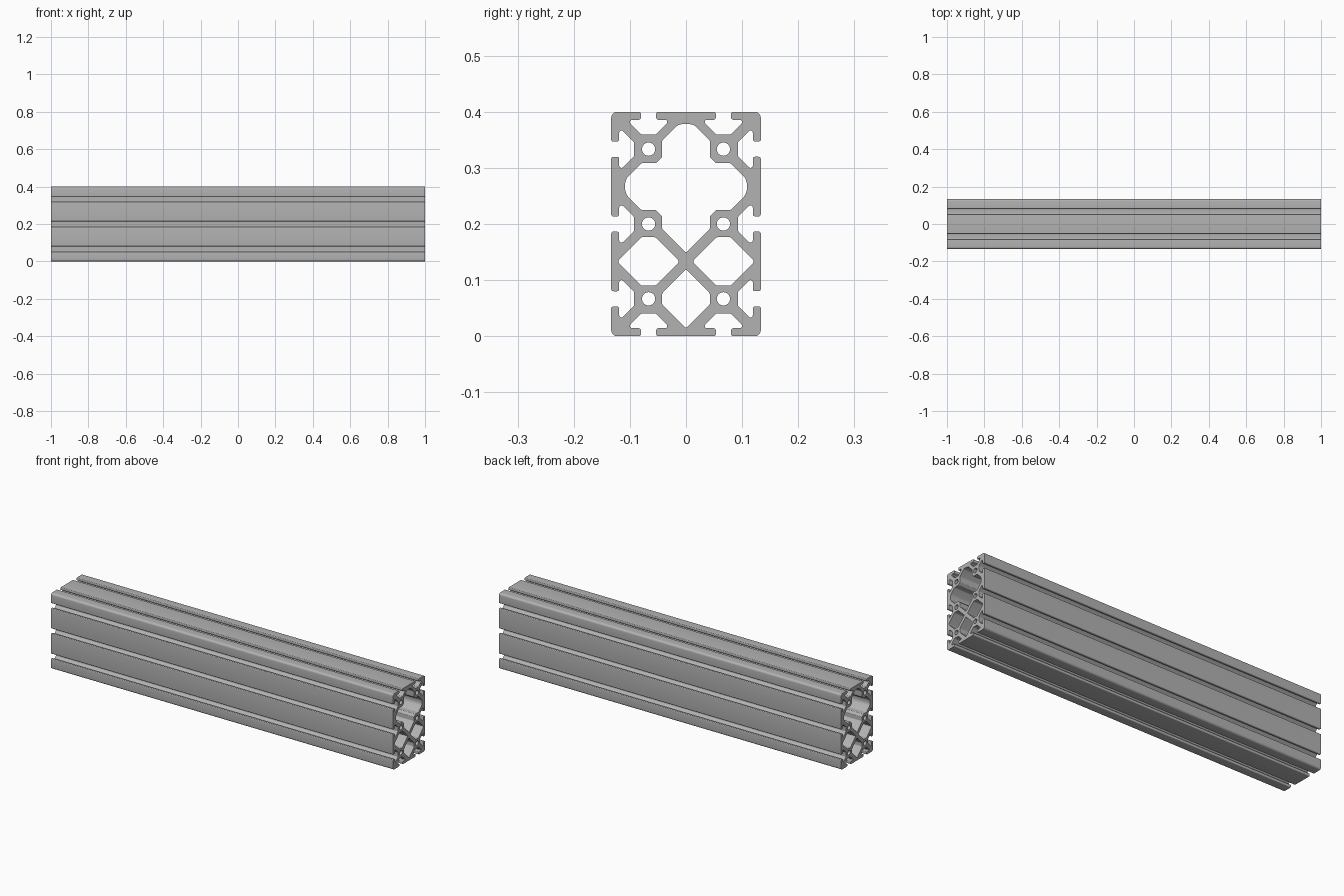
import bpy, bmesh, math
from mathutils import Vector

cube = bpy.data.objects.get("Cube")
if cube:
    bpy.data.objects.remove(cube, do_unlink=True)

LENGTH, WIDTH, HEIGHT = 2.0, 0.2667, 0.4
PITCH = WIDTH / 2
SOFT = 0.004


def fillet(points, steps=6):
    """Round each (y, z, radius) corner of a closed outline."""
    out = []
    for i, (y, z, r) in enumerate(points):
        p = Vector((y, z))
        a = (Vector(points[i - 1][:2]) - p).normalized()
        b = (Vector(points[(i + 1) % len(points)][:2]) - p).normalized()
        if r == 0:
            out.append(p)
            continue
        half = a.angle(b) / 2
        centre = p + (a + b).normalized() * (r / math.sin(half))
        start = p + a * (r / math.tan(half)) - centre
        end = p + b * (r / math.tan(half)) - centre
        sweep = start.angle_signed(end)
        for k in range(steps + 1):
            t = -sweep * k / steps
            c, s = math.cos(t), math.sin(t)
            out.append(centre + Vector((start.x * c - start.y * s,
                                        start.x * s + start.y * c)))
    return out


# Half of a T-slot: distance from the slot axis, depth, corner radius
half_slot = [(0.0135, 0, SOFT), (0.0135, 0.0143, SOFT),
             (0.0389, 0.0143, SOFT), (0.0125, 0.0407, SOFT)]
slot = [(-u, v, r) for u, v, r in half_slot] + half_slot[::-1]


def outer_outline():
    pts = []
    w = WIDTH / 2
    sides = [((-w, 0), (1, 0), 2), ((w, 0), (0, 1), 3),
             ((w, HEIGHT), (-1, 0), 2), ((-w, HEIGHT), (0, -1), 3)]
    for corner, d, count in sides:
        corner, d = Vector(corner), Vector(d)
        inward = Vector((-d.y, d.x))
        pts.append((corner.x, corner.y, 0.011))
        for k in range(count):
            axis = corner + d * PITCH * (k + 0.5)
            for u, v, r in slot:
                p = axis + d * u + inward * v
                pts.append((p.x, p.y, r))
    return fillet(pts)


def mirrored(half, axis=0.0):
    """Close a half outline by reflecting it in y about an axis."""
    return half + [(2 * axis - y, z, r) for y, z, r in reversed(half)]


# Large upper chamber
upper_chamber = mirrored([
    (0.0135, 0.378, 0.02), (0.0425, 0.349, 0.006), (0.0425, 0.3195, 0.003),
    (0.0535, 0.3085, 0.003), (0.0795, 0.3085, 0.006), (0.1085, 0.2795, 0.024),
    (0.1085, 0.2539, 0.024), (0.0795, 0.2249, 0.006), (0.0535, 0.2249, 0.003),
    (0.0425, 0.2139, 0.003), (0.0425, 0.1913, 0.006), (0.001, 0.1498, 0.001)])

# Small lower chamber
lower_chamber = mirrored([
    (0.001, 0.118, 0.001), (0.0425, 0.0765, 0.006),
    (0.0425, 0.0563, 0.006), (0.002, 0.0158, 0.002)])

# Side chambers between the lower cores
side_chamber = [
    (0.0113, 0.1333, 0.005), (0.0545, 0.1765, 0.006), (0.0795, 0.1765, 0.006),
    (0.1227, 0.1333, 0.006), (0.0795, 0.0901, 0.006), (0.0545, 0.0901, 0.006)]

outlines = [outer_outline(), fillet(upper_chamber), fillet(lower_chamber),
            fillet(side_chamber), fillet([(-y, z, r) for y, z, r in side_chamber])]

# Round bores through the six cores
for side in (-1, 1):
    for k in range(3):
        cy, cz = side * PITCH / 2, PITCH * (k + 0.5)
        outlines.append([Vector((cy + 0.0118 * math.cos(a), cz + 0.0118 * math.sin(a)))
                         for a in (math.tau * i / 32 for i in range(32))])

# Fill the cross-section and extrude it along x
bm = bmesh.new()
for outline in outlines:
    verts = [bm.verts.new((-LENGTH / 2, p.x, p.y)) for p in outline]
    for i, v in enumerate(verts):
        bm.edges.new((verts[i - 1], v))
bmesh.ops.triangle_fill(bm, edges=bm.edges[:], use_beauty=True, normal=(1, 0, 0))
ext = bmesh.ops.extrude_face_region(bm, geom=bm.faces[:], use_keep_orig=True)
moved = [g for g in ext["geom"] if isinstance(g, bmesh.types.BMVert)]
bmesh.ops.translate(bm, verts=moved, vec=(LENGTH, 0, 0))
bmesh.ops.recalc_face_normals(bm, faces=bm.faces[:])
mesh = bpy.data.meshes.new("slotted_beam")
bm.to_mesh(mesh)
bm.free()

# Plain aluminium grey
grey = (0.45, 0.45, 0.45, 1)
mat = bpy.data.materials.new("aluminium_grey")
mat.use_nodes = True
mat.diffuse_color = grey
mat.node_tree.nodes["Principled BSDF"].inputs["Base Color"].default_value = grey
mesh.materials.append(mat)

beam = bpy.data.objects.new("slotted_beam", mesh)
bpy.context.collection.objects.link(beam)
bpy.context.view_layer.objects.active = beam
beam.select_set(True)
bpy.ops.object.shade_smooth_by_angle(angle=math.radians(30))
